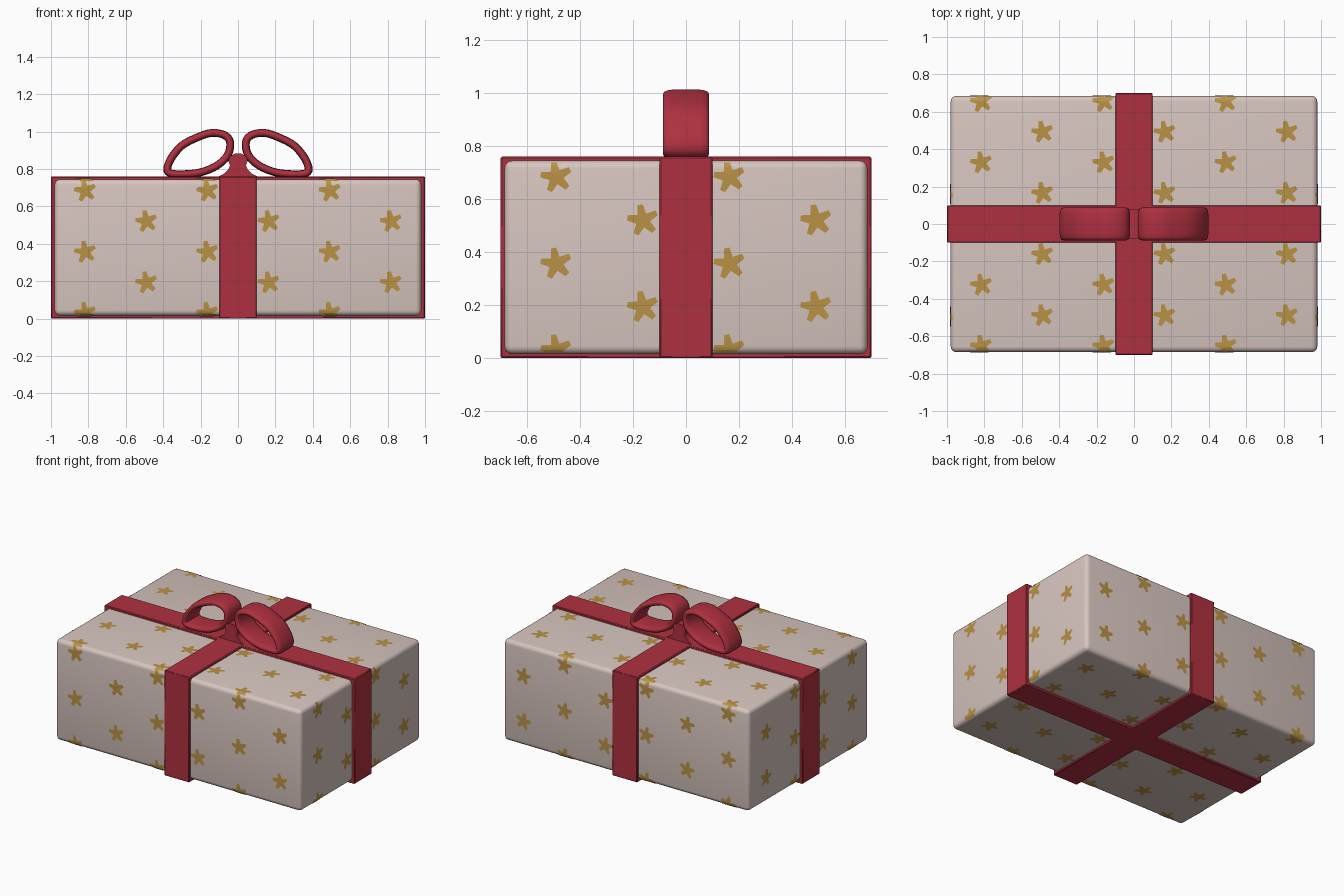
import bpy, bmesh, math
from mathutils import Vector

if "Cube" in bpy.data.objects:
    bpy.data.objects.remove(bpy.data.objects["Cube"])


def material(name, col):
    m = bpy.data.materials.new(name)
    m.diffuse_color = (*col, 1)
    m.use_nodes = True
    m.node_tree.nodes["Principled BSDF"].inputs["Base Color"].default_value = m.diffuse_color
    return m


PAPER = material("pale_paper", (0.68, 0.56, 0.52))
RED = material("red_ribbon", (0.43, 0.03, 0.05))
GOLD = material("gold_star", (0.49, 0.29, 0.06))


def finish(bm, name, mat, angle=40):
    me = bpy.data.meshes.new(name)
    bm.to_mesh(me)
    bm.free()
    ob = bpy.data.objects.new(name, me)
    bpy.context.collection.objects.link(ob)
    me.materials.append(mat)
    bpy.context.view_layer.objects.active = ob
    ob.select_set(True)
    bpy.ops.object.shade_smooth_by_angle(angle=math.radians(angle))
    ob.select_set(False)
    return ob


def box(name, half, mid, bevel, segs, mat):
    bm = bmesh.new()
    bmesh.ops.create_cube(bm, size=2)
    for v in bm.verts:
        v.co = Vector([v.co[k] * half[k] + mid[k] for k in range(3)])
    bmesh.ops.bevel(bm, geom=bm.edges[:], offset=bevel, segments=segs,
                    profile=0.5, affect='EDGES')
    return finish(bm, name, mat)


# Wrapped box and the two ribbon bands
HALF, MID, R = (0.98, 0.685, 0.365), (0, 0, 0.38), 0.03
box("wrapped_box", HALF, MID, R, 4, PAPER)
box("ribbon_lengthwise", (1.0, 0.1, 0.38), MID, 0.005, 1, RED)
box("ribbon_crosswise", (0.1, 0.7, 0.38), MID, 0.005, 1, RED)


# Gold stars: thin decals on a staggered grid, trimmed and wrapped over the rounded edges
def stars(name, axis, sign, u, v, u0, v0):
    bm = bmesh.new()
    step = 0.327
    for i in range(6):
        for j in range(5):
            cu, cv = u0 + step * i, v0 + step * j + (i % 2) * step / 2
            if abs(cu - MID[u]) > HALF[u] + 0.02 or abs(cv - MID[v]) > HALF[v] + 0.02:
                continue
            ring = []
            for k in range(5):
                a = math.radians(100 + 72 * k)
                for da, r in ((-0.17, 0.06), (0.17, 0.06), (math.pi / 5, 0.028)):
                    p = Vector((0, 0, 0))
                    p[u] = cu + r * math.cos(a + da)
                    p[v] = cv + r * math.sin(a + da)
                    ring.append(bm.verts.new(p))
            c = Vector((0, 0, 0))
            c[u], c[v] = cu, cv
            mid = bm.verts.new(c)
            for k in range(15):
                bm.faces.new((mid, ring[k], ring[(k + 1) % 15]))
    for ax in (u, v):
        for s in (-1, 1):
            for inset, clear in ((0.006, True), (0.016, False), (R, False)):
                co, no = Vector((0, 0, 0)), Vector((0, 0, 0))
                co[ax], no[ax] = MID[ax] + s * (HALF[ax] - inset), s
                bmesh.ops.bisect_plane(bm, geom=bm.verts[:] + bm.edges[:] + bm.faces[:],
                                       plane_co=co, plane_no=no, clear_outer=clear)
    for p in bm.verts:
        d = [max(0, abs(p.co[a] - MID[a]) - (HALF[a] - R)) for a in (u, v)]
        drop = R - math.sqrt(max(0, R * R - d[0] ** 2 - d[1] ** 2))
        p.co[axis] = MID[axis] + sign * (HALF[axis] + 0.003 - drop)
    bm.normal_update()
    flip = [f for f in bm.faces if f.normal[axis] * sign < 0]
    bmesh.ops.reverse_faces(bm, faces=flip)
    finish(bm, name, GOLD)


for label, axis, sign, u, v, u0, v0 in (
        ("front", 1, -1, 0, 2, -0.817, 0.03), ("back", 1, 1, 0, 2, -0.817, 0.03),
        ("right", 0, 1, 1, 2, -0.49, 0.03), ("left", 0, -1, 1, 2, -0.49, 0.03),
        ("top", 2, 1, 0, 1, -0.817, -0.652), ("bottom", 2, -1, 0, 1, -0.817, -0.652)):
    stars(label + "_stars", axis, sign, u, v, u0, v0)


# Bow loops: rounded strip swept along a closed drooping outline
LOOP = [Vector(p) for p in ((0.042, 0.94), (0.07, 0.98), (0.14, 0.993), (0.22, 0.968),
                            (0.30, 0.925), (0.355, 0.86), (0.378, 0.80), (0.355, 0.775),
                            (0.27, 0.773), (0.19, 0.785), (0.11, 0.82), (0.055, 0.875))]


def smooth_loop(pts, sub):
    out, n = [], len(pts)
    for i in range(n):
        a, b, c, d = (pts[(i + k) % n] for k in (-1, 0, 1, 2))
        for s in range(sub):
            t = s / sub
            out.append(0.5 * (2 * b + (c - a) * t + (2 * a - 5 * b + 4 * c - d) * t ** 2
                              + (3 * b - a - 3 * c + d) * t ** 3))
    return out


def bow_loop(name, side):
    bm = bmesh.new()
    path = smooth_loop(LOOP, 4)
    n, m, rings = len(path), 16, []
    for i, p in enumerate(path):
        t = (path[(i + 1) % n] - path[i - 1]).normalized()
        nx, nz = -t.y, t.x
        ring = []
        for k in range(m):
            c, s = math.cos(2 * math.pi * k / m), math.sin(2 * math.pi * k / m)
            y = 0.087 * math.copysign(abs(c) ** 0.5, c)
            h = 0.021 * math.copysign(abs(s) ** 0.7, s)
            ring.append(bm.verts.new((side * (p.x + nx * h), y, p.y + nz * h)))
        rings.append(ring)
    for i in range(n):
        a, b = rings[i], rings[(i + 1) % n]
        for k in range(m):
            bm.faces.new((a[k], a[(k + 1) % m], b[(k + 1) % m], b[k]))
    bmesh.ops.recalc_face_normals(bm, faces=bm.faces[:])
    finish(bm, name, RED, 60)


bow_loop("bow_loop_right", 1)
bow_loop("bow_loop_left", -1)

# Knot: pinched profile pulled along y
half = [(0.11, 0.757), (0.075, 0.775), (0.05, 0.80), (0.043, 0.82), (0.052, 0.845),
        (0.042, 0.868), (0.018, 0.882)]
profile = half + [(-x, z) for x, z in reversed(half)]
bm = bmesh.new()
face = bm.faces.new([bm.verts.new((x, -0.078, z)) for x, z in profile])
ext = bmesh.ops.extrude_face_region(bm, geom=[face])["geom"]
for g in ext:
    if isinstance(g, bmesh.types.BMVert):
        g.co.y = 0.078
bmesh.ops.recalc_face_normals(bm, faces=bm.faces[:])
finish(bm, "bow_knot", RED, 50)
